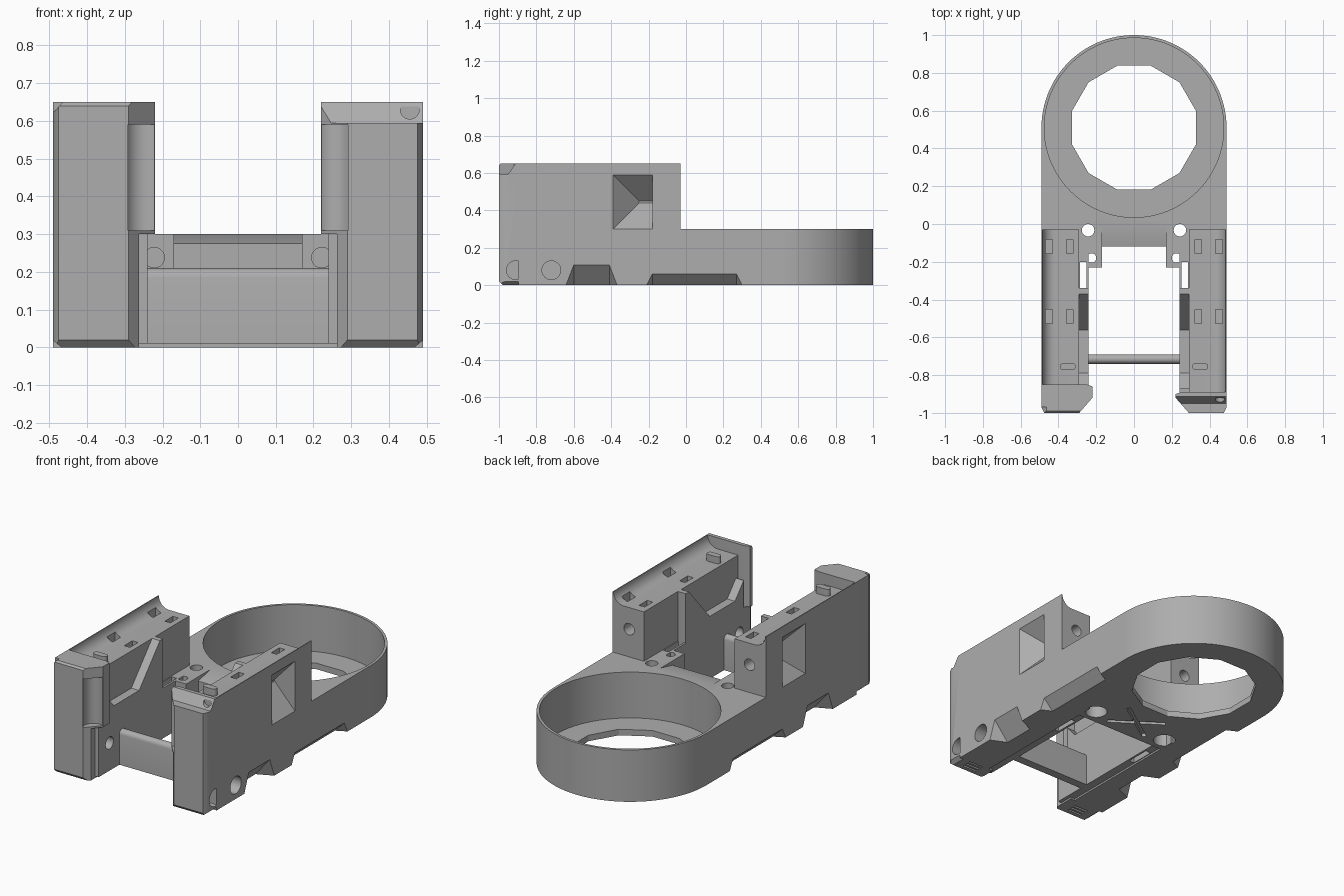
import bpy, bmesh, math
from mathutils import Vector, Matrix

cube = bpy.data.objects.get("Cube")
if cube:
    bpy.data.objects.remove(cube, do_unlink=True)

grey = bpy.data.materials.new("printed_grey")
grey.use_nodes = True
COLOUR = (0.42, 0.42, 0.42, 1)
grey.diffuse_color = COLOUR
grey.node_tree.nodes["Principled BSDF"].inputs["Base Color"].default_value = COLOUR


def finish(name, bm):
    bmesh.ops.recalc_face_normals(bm, faces=bm.faces)
    mesh = bpy.data.meshes.new(name)
    bm.to_mesh(mesh)
    bm.free()
    mesh.materials.append(grey)
    ob = bpy.data.objects.new(name, mesh)
    bpy.context.scene.collection.objects.link(ob)
    return ob


def prism(name, pts, axis, lo, hi, side=1):
    """Extrude a 2D profile along an axis; side -1 mirrors it in x."""
    place = {"x": lambda a, b, t: (t, a, b),
             "y": lambda a, b, t: (a, t, b),
             "z": lambda a, b, t: (a, b, t)}[axis]
    bm = bmesh.new()
    rings = []
    for t in (lo, hi):
        ring = [Vector(place(a, b, t)) for a, b in pts]
        rings.append([bm.verts.new((v.x * side, v.y, v.z)) for v in ring])
    bm.faces.new(rings[0])
    bm.faces.new(rings[1])
    n = len(pts)
    for i in range(n):
        j = (i + 1) % n
        bm.faces.new((rings[0][i], rings[0][j], rings[1][j], rings[1][i]))
    return finish(name, bm)


def box(name, x0, x1, y0, y1, z0, z1, side=1):
    return prism(name, [(x0, y0), (x1, y0), (x1, y1), (x0, y1)], "z", z0, z1, side)


def rod(name, a, b, r, axis, lo, hi, side=1, n=32, turn=0.0):
    pts = [(a + r * math.cos(turn + math.tau * i / n),
            b + r * math.sin(turn + math.tau * i / n)) for i in range(n)]
    return prism(name, pts, axis, lo, hi, side)


def hull(name, pts, side=1):
    bm = bmesh.new()
    for x, y, z in pts:
        bm.verts.new((x * side, y, z))
    bmesh.ops.convex_hull(bm, input=bm.verts)
    return finish(name, bm)


def cut(ob, *cutters):
    """Subtract each cutter, bake the result and drop the cutter."""
    for c in cutters:
        c.hide_render = True
        mod = ob.modifiers.new("cut", "BOOLEAN")
        mod.operation, mod.solver, mod.object = "DIFFERENCE", "EXACT", c
        bpy.context.view_layer.update()
        deps = bpy.context.evaluated_depsgraph_get()
        baked = bpy.data.meshes.new_from_object(ob.evaluated_get(deps))
        ob.modifiers.clear()
        ob.data = baked
        bpy.data.objects.remove(c, do_unlink=True)
    return ob


def side_notch(y0, y1, y2, y3, top, depth, side):
    face = [(y0, -0.01), (y1, top), (y2, top), (y3, -0.01)]
    pts = [(0.5, y, z) for y, z in face]
    pts += [(0.49 - depth, y1, -0.01), (0.49 - depth, y2, -0.01)]
    return hull("notch", pts, side)


# Rear cup and deck in one outline
CY, R = 0.51, 0.49
arc = [(R * math.cos(math.pi * i / 64), CY + R * math.sin(math.pi * i / 64)) for i in range(65)]
deck = prism("cup_and_deck", arc + [(-R, -0.12), (R, -0.12)], "z", 0, 0.3)
cut(deck,
    rod("bore", 0, CY, 0.475, "z", 0.035, 0.4, n=128),
    rod("floor_hole", 0, CY, 0.34, "z", -0.1, 0.1, n=12, turn=math.pi / 12),
    prism("front_slope", [(-0.01, 0.3), (-0.13, 0.273), (-0.13, 0.4), (-0.01, 0.4)], "x", -0.17, 0.17))
for s in (1, -1):
    cut(deck,
        rod("screw_hole", 0.243, -0.033, 0.033, "z", -0.1, 0.4, s),
        rod("countersink", 0.243, -0.033, 0.06, "z", -0.1, 0.1, s),
        side_notch(-0.22, -0.18, 0.27, 0.31, 0.07, 0.07, s))
# Crossed grooves under the deck
for a in (0.6, -0.6):
    groove = box("groove", -0.16, 0.16, -0.012, 0.012, -0.02, 0.02)
    groove.data.transform(Matrix.Translation((0, 0.02, 0)) @ Matrix.Rotation(a, 4, "Z"))
    cut(deck, groove)

# Low wall with a rounded top tying both arms together
bar = [(-0.74, 0.01), (-0.69, 0.01)]
bar += [(-0.715 + 0.025 * math.cos(t * math.pi / 8), 0.185 + 0.025 * math.sin(t * math.pi / 8))
        for t in range(9)]
prism("front_cross_wall", bar, "x", -0.25, 0.25)

for s, label in ((1, "left"), (-1, "right")):
    cap_back = -0.89 if s > 0 else -0.85

    # Arm shell with a scooped top and a thin outer lip
    scoop = [(0.42 + 0.065 * math.sin(t), 0.65 - 0.065 * math.cos(t))
             for t in [math.pi / 2 * i / 8 for i in range(9)]]
    arm = prism(label + "_arm", [(0.29, 0), (0.49, 0), (0.49, 0.65)] + scoop[::-1] + [(0.29, 0.585)],
                "y", cap_back - 0.005, -0.03, s)
    cut(arm,
        hull("window", [(0.5, y, z) for y in (-0.4, -0.18) for z in (0.29, 0.6)]
             + [(0.36, y, z) for y in (-0.25, -0.18) for z in (0.44, 0.45)], s),
        rod("rear_bore", 0.385, 0.46, 0.033, "y", -0.15, 0.1, s),
        side_notch(-0.65, -0.6, -0.41, -0.36, 0.12, 0.1, s),
        side_notch(-0.22, -0.18, 0.27, 0.31, 0.07, 0.07, s))
    for y in (-0.12, -0.49):
        for x in (0.45, 0.34):
            cut(arm, box("pocket", x - 0.018, x + 0.018, y - 0.037, y + 0.037, 0.54, 0.7, s))
    edge = [(0.455, -0.01), (0.51, -0.01), (0.51, 0.035)]

    # Front post
    post = prism(label + "_front_post",
                 [(0.49, cap_back), (0.49, -0.97), (0.475, -1), (0.29, -1), (0.22, -0.92),
                  (0.22, cap_back - 0.01), (0.25, cap_back)], "z", 0, 0.65, s)
    cut(post,
        box("lower_relief", 0.1, 0.262, -1.1, -0.8, -0.1, 0.3, s),
        rod("finger_slot", 0.245, -0.97, 0.055, "z", 0.31, 0.59, s),
        prism("outer_edge", edge, "y", -1.1, -0.8, s),
        prism("front_edge", [(-1.01, 0.03), (-1.01, -0.01), (-0.97, -0.01)], "x", 0, 0.6, s))
    if s > 0:
        cut(post,
            prism("top_slope", [(-1.1, 0.595), (-0.95, 0.595), (-0.905, 0.66), (-1.1, 0.66)], "x", 0.1, 0.6),
            rod("pin_bore", 0.455, 0.63, 0.025, "y", -1.1, -0.92))
        cut(post, rod("bolt_hole", -0.91, 0.08, 0.05, "x", 0.4, 0.6))
        cut(arm, rod("bolt_hole", -0.72, 0.08, 0.05, "x", 0.4, 0.6))
    else:
        cut(post,
            prism("corner_edge", [(0.455, 0.66), (0.5, 0.66), (0.5, 0.61)], "y", -1.1, -0.97, s),
            prism("top_edge", [(-1.01, 0.63), (-1.01, 0.66), (-0.98, 0.66)], "x", 0.1, 0.6, s))
    for k in range(3):
        cut(post, box("grip", 0.33, 0.42, -0.955 + 0.025 * k, -0.943 + 0.025 * k, -0.1, 0.012, s))

    # Inner rail with a valley for the clip, and its vertical slot
    rail = prism(label + "_inner_rail",
                 [(-0.93, 0.01), (-0.93, 0.3), (-0.87, 0.3), (-0.87, 0.46), (-0.79, 0.37), (-0.56, 0.37),
                  (-0.37, 0.585), (-0.34, 0.585), (-0.34, 0.3), (-0.11, 0.3), (-0.11, 0.01)],
                 "x", 0.24, 0.3, s)
    cut(rail,
        box("slot", 0.252, 0.285, -0.34, -0.2, -0.1, 0.4, s),
        rod("inner_bore", -0.83, 0.17, 0.035, "x", 0.1, 0.29, s))

    # Screw tab reaching over the opening
    tab = box(label + "_screw_tab", 0.17, 0.29, -0.23, -0.11, 0.205, 0.3, s)
    cut(tab,
        box("slot", 0.252, 0.285, -0.34, -0.2, 0, 0.4, s),
        rod("tab_hole", 0.225, -0.18, 0.025, "z", 0, 0.4, s),
        rod("tab_bore", 0.222, 0.238, 0.027, "y", -0.4, -0.14, s))

    # Small rounded stop on top of the arm
    stop = [(x + 0.018 * math.cos(a), -0.755 + 0.018 * math.sin(a))
            for x, a0 in ((0.375, -math.pi / 2), (0.325, math.pi / 2))
            for a in [a0 + math.pi * i / 8 for i in range(9)]]
    prism(label + "_top_stop", stop, "z", 0.57, 0.625, s)

# Smooth round surfaces, keep the edges crisp
bpy.ops.object.select_all(action="DESELECT")
for ob in bpy.context.scene.collection.objects:
    if ob.type == "MESH":
        ob.select_set(True)
        bpy.context.view_layer.objects.active = ob
bpy.ops.object.shade_smooth_by_angle(angle=math.radians(28))
